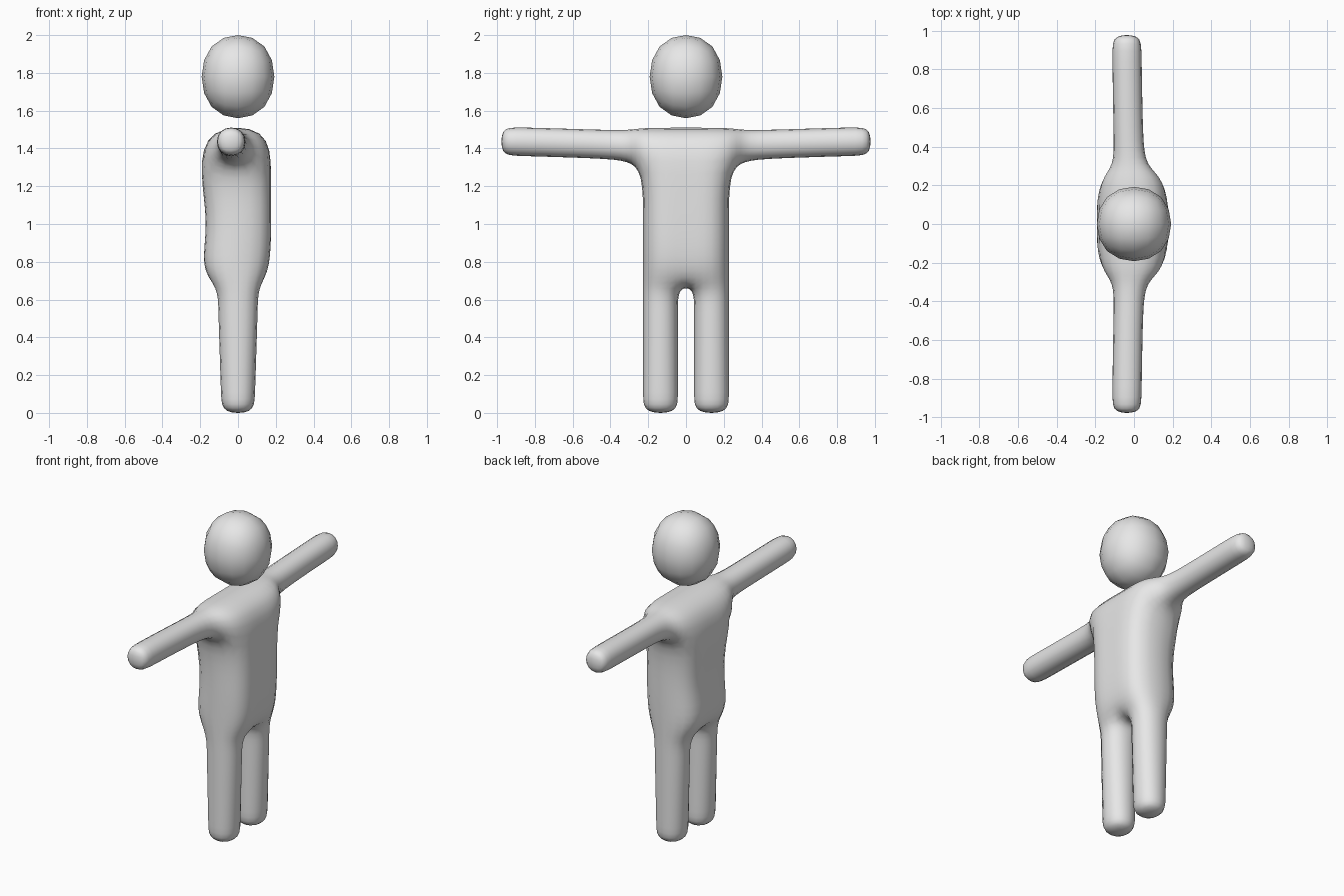
import bpy, bmesh

if "Cube" in bpy.data.objects:
    bpy.data.objects.remove(bpy.data.objects["Cube"])

grey = bpy.data.materials.new("plain_grey")
grey.diffuse_color = (0.8, 0.8, 0.8, 1)
grey.use_nodes = True
grey.node_tree.nodes["Principled BSDF"].inputs["Base Color"].default_value = grey.diffuse_color


def finish(bm, name, levels=2):
    """Turn a cage into a smooth, subdivided object."""
    bmesh.ops.recalc_face_normals(bm, faces=bm.faces[:])
    for f in bm.faces:
        f.smooth = True
    mesh = bpy.data.meshes.new(name)
    bm.to_mesh(mesh)
    bm.free()
    mesh.materials.append(grey)
    obj = bpy.data.objects.new(name, mesh)
    bpy.context.collection.objects.link(obj)
    mod = obj.modifiers.new("rounding", 'SUBSURF')
    mod.levels = mod.render_levels = levels
    bpy.context.view_layer.objects.active = obj
    bpy.ops.object.modifier_apply(modifier=mod.name)
    return obj


def limb(bm, start, rings):
    """Extend four cage corners through further rings and cap the end."""
    prev = start
    for ring in rings:
        cur = [bm.verts.new(p) for p in ring]
        for i in range(4):
            j = (i + 1) % 4
            bm.faces.new((prev[i], prev[j], cur[j], cur[i]))
        prev = cur
    bm.faces.new(prev)


# Torso cage: height, rear x, front x
levels = [(0.66, -0.115, 0.115), (0.77, -0.20, 0.172), (1.0, -0.155, 0.176),
          (1.27, -0.205, 0.176), (1.52, -0.172, 0.168)]
columns = (-0.235, -0.035, 0.035, 0.235)
bm = bmesh.new()
g = [[[bm.verts.new((x, y, z)) for y in columns] for x in (x0, x1)]
     for z, x0, x1 in levels]
top = len(levels) - 1
for k in range(top):
    for s in (0, 1):
        for c in range(3):
            bm.faces.new((g[k][s][c], g[k][s][c + 1], g[k + 1][s][c + 1], g[k + 1][s][c]))
    if k < top - 1:
        for c in (0, 3):
            bm.faces.new((g[k][0][c], g[k][1][c], g[k + 1][1][c], g[k + 1][0][c]))
for c in range(3):
    bm.faces.new((g[top][0][c], g[top][1][c], g[top][1][c + 1], g[top][0][c + 1]))
bm.faces.new((g[0][0][1], g[0][1][1], g[0][1][2], g[0][0][2]))

# Legs: height and half depth of each ring
leg_rings = [(0.55, 0.114), (0.30, 0.105), (0.09, 0.098), (-0.008, 0.092)]
# Arms: reach, x centre, z centre, half width of each ring
arm_rings = [(0.30, -0.022, 1.415, 0.088), (0.45, -0.030, 1.423, 0.082),
             (0.90, -0.037, 1.437, 0.083), (0.984, -0.037, 1.437, 0.080)]
for side, outer, inner in ((-1, 0, 1), (1, 3, 2)):
    a, b = side * 0.235, side * 0.035
    limb(bm, [g[0][0][outer], g[0][1][outer], g[0][1][inner], g[0][0][inner]],
         [[(-h, a, z), (h, a, z), (h, b, z), (-h, b, z)] for z, h in leg_rings])
    limb(bm, [g[top - 1][0][outer], g[top - 1][1][outer], g[top][1][outer], g[top][0][outer]],
         [[(x - h, side * y, z - h), (x + h, side * y, z - h),
           (x + h, side * y, z + h), (x - h, side * y, z + h)]
          for y, x, z, h in arm_rings])
finish(bm, "body")

# Head: rounded cube stretched to an egg-like ball
bm = bmesh.new()
bmesh.ops.create_cube(bm, size=1)
head = finish(bm, "head")
size = [2 * max(abs(v.co[i]) for v in head.data.vertices) for i in range(3)]
for v in head.data.vertices:
    v.co = (v.co.x / size[0] * 0.385, v.co.y / size[1] * 0.385, v.co.z / size[2] * 0.44 + 1.78)
